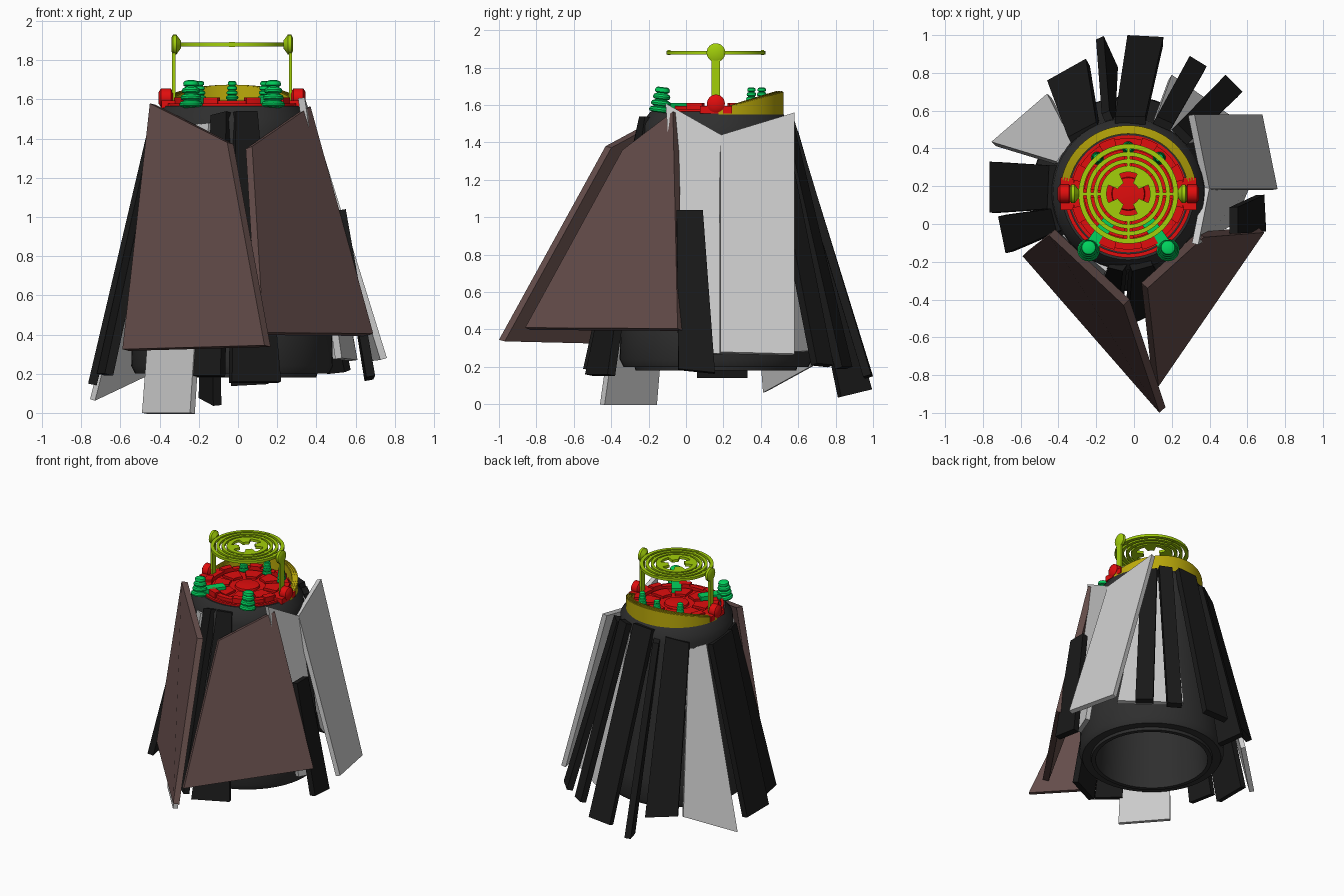
import bpy, bmesh, math
from mathutils import Vector, Matrix

if "Cube" in bpy.data.objects:
    bpy.data.objects.remove(bpy.data.objects["Cube"])

CX, CY = -0.03, 0.16          # axis of the core


def mat(name, r, g, b):
    m = bpy.data.materials.new(name)
    m.diffuse_color = (r, g, b, 1)
    m.use_nodes = True
    m.node_tree.nodes["Principled BSDF"].inputs["Base Color"].default_value = m.diffuse_color
    return m


DARK = mat("charcoal", .028, .028, .028)
BLACK = mat("black", .010, .010, .010)
BROWN = mat("brown", .13, .075, .07)
RED = mat("red", .75, .004, .004)
GREEN = mat("green", .0, .65, .11)
LIME = mat("lime", .36, .62, .003)
GOLD = mat("gold", .5, .4, .003)


def finish(bm, name, m=None, smooth=False):
    bmesh.ops.recalc_face_normals(bm, faces=bm.faces)
    me = bpy.data.meshes.new(name)
    bm.to_mesh(me)
    bm.free()
    ob = bpy.data.objects.new(name, me)
    bpy.context.collection.objects.link(ob)
    if m:
        me.materials.append(m)
    if smooth:
        bpy.ops.object.select_all(action='DESELECT')
        ob.select_set(True)
        bpy.context.view_layer.objects.active = ob
        bpy.ops.object.shade_smooth_by_angle(angle=math.radians(35))
    return ob


def lathe(name, profile, m, loc, n=48, closed=False, tilt=None):
    """Revolve (r, z) points about z, then tilt and place."""
    bm = bmesh.new()
    rows = [[bm.verts.new((r * math.cos(2 * math.pi * i / n), r * math.sin(2 * math.pi * i / n), z))
             for i in range(n)] for r, z in profile]
    pairs = list(zip(rows, rows[1:])) + ([(rows[-1], rows[0])] if closed else [])
    for a, b in pairs:
        for i in range(n):
            j = (i + 1) % n
            bm.faces.new((a[i], a[j], b[j], b[i]))
    if not closed:
        bm.faces.new(rows[0])
        bm.faces.new(rows[-1])
    if tilt:
        bm.transform(tilt)
    bm.transform(Matrix.Translation(loc))
    return finish(bm, name, m, True)


def sector(name, r0, r1, a0, a1, z0, z1, m, n=8):
    """Flat ring sector, angles in degrees; z1 may be a function of angle."""
    bm = bmesh.new()
    rows = []
    for i in range(n + 1):
        a = math.radians(a0 + (a1 - a0) * i / n)
        top = z1(a) if callable(z1) else z1
        rows.append([bm.verts.new((CX + r * math.cos(a), CY + r * math.sin(a), z))
                     for r, z in ((r0, z0), (r1, z0), (r1, top), (r0, top))])
    for p, q in zip(rows, rows[1:]):
        for k in range(4):
            bm.faces.new((p[k], p[(k + 1) % 4], q[(k + 1) % 4], q[k]))
    bm.faces.new(rows[0])
    bm.faces.new(rows[-1])
    return finish(bm, name, m, True)


def ring(name, r0, r1, z0, z1, m):
    return lathe(name, [(r0, z0), (r1, z0), (r1, z1), (r0, z1)], m, (CX, CY, 0), 64, True)


def plate(name, corners, t, m=None):
    """Slab from four outer corners, thickened towards the axis."""
    c = [Vector(v) for v in corners]
    nrm = (c[2] - c[0]).cross(c[3] - c[1]).normalized()
    mid = sum(c, Vector()) / 4
    if nrm.dot(Vector((CX, CY, mid.z)) - mid) < 0:
        nrm = -nrm
    bm = bmesh.new()
    o = [bm.verts.new(v) for v in c]
    i = [bm.verts.new(v + nrm * t) for v in c]
    bm.faces.new(o)
    bm.faces.new(i)
    for k in range(4):
        j = (k + 1) % 4
        bm.faces.new((o[k], o[j], i[j], i[k]))
    return finish(bm, name, m)


def box(name, c, s, m, rot=0):
    bm = bmesh.new()
    bmesh.ops.create_cube(bm, size=1)
    bm.transform(Matrix.Translation(c) @ Matrix.Rotation(rot, 4, 'Z') @ Matrix.Diagonal((*s, 1)))
    return finish(bm, name, m)


# hollow tapered core with an inner tube
lathe("core_body", [(.36, 1.0), (.40, .18), (.43, .18), (.435, .20), (.495, .20), (.515, .24), (.51, .4),
                    (.405, 1.44), (.40, 1.50), (.35, 1.565), (.30, 1.565), (.30, 1.50)], DARK, (CX, CY, 0), 48)

# big brown front plates
plate("front_plate_left", [(-.45, -.06, 1.58), (-.055, -.43, 1.38), (.135, -1.0, .345), (-.59, -.17, .325)], .045, BROWN)
plate("front_plate_right", [(.072, -.34, 1.36), (.37, -.07, 1.565), (.69, -.045, .405), (.13, -.86, .41)], .045, BROWN)

# grey plates around the sides and back
GREY = [
    ((.34, -.11, 1.61), (.40, .19, 1.44), (.61, .19, .27), (.53, 0, .28)),
    ((.40, .185, 1.44), (.32, .58, 1.56), (.68, .58, .27), (.76, .185, .28)),
    ((-.38, -.06, 1.45), (-.15, -.25, 1.48), (-.245, -.46, 0), (-.49, -.18, .0)),
    ((-.41, .33, 1.42), (-.33, .44, 1.40), (-.46, .69, .21), (-.755, .435, .07)),
    ((.11, .545, 1.45), (.29, .45, 1.45), (.59, .52, .28), (.20, .79, .29)),
]
for k, c in enumerate(GREY):
    plate(f"grey_plate_{k + 1}", c, .035)

# black slats all around
SLATS = [
    ((-.35, .46, 1.46), (-.20, .54, 1.50), (-.255, .875, .22), (-.46, .76, .24)),
    ((-.13, .60, 1.46), (-.10, .53, 1.48), (-.085, .83, .04), (-.16, .995, .08)),
    ((-.10, .57, 1.54), (.06, .57, 1.55), (.155, .99, .16), (-.035, 1.0, .15)),
    ((.12, .57, 1.53), (.21, .53, 1.53), (.385, .835, .20), (.295, .89, .20)),
    ((.23, .53, 1.50), (.31, .45, 1.50), (.575, .70, .22), (.485, .79, .21)),
    ((-.45, .31, 1.42), (-.46, .08, 1.45), (-.765, .06, .15), (-.765, .33, .15)),
    ((-.44, .08, 1.45), (-.41, -.04, 1.45), (-.68, -.155, .20), (-.72, .04, .20)),
    ((.55, -.05, 1.04), (.55, .09, 1.04), (.69, .155, .17), (.70, -.04, .19)),
    ((-.01, -.25, 1.54), (.10, -.22, 1.54), (.22, -.42, .16), (-.03, -.54, .16)),
    ((-.14, -.23, 1.52), (-.06, -.25, 1.54), (-.09, -.55, .19), (-.24, -.42, .19)),
]
for k, c in enumerate(SLATS):
    plate(f"black_slat_{k + 1}", c, .045, BLACK)

# red deck: floor, rims, radial wedges, hub
lathe("deck_floor", [(.31, 1.54), (.31, 1.57)], RED, (CX, CY, 0), 64)
ring("deck_outer_rim", .318, .338, 1.55, 1.578, RED)
ring("deck_rim", .255, .295, 1.56, 1.595, RED)
lathe("deck_hub", [(.09, 1.565), (.085, 1.585), (.04, 1.59)], RED, (CX, CY, 0), 32)
for k in range(8):
    sector(f"deck_wedge_{k + 1}", .13, .235, k * 45 + 6, k * 45 + 39, 1.565, 1.588, RED)
    sector(f"deck_rim_block_{k + 1}", .255, .305, k * 45 + 14, k * 45 + 31, 1.57, 1.61, RED, 4)

# gold collar rising to the back, with fine ridges
rise = lambda a: 1.565 + .105 * max(0, math.sin(a)) ** .9
sector("gold_collar", .318, .362, 2, 178, 1.545, rise, GOLD, 48)
for k in range(3):
    r = .323 + k * .014
    sector(f"gold_ridge_{k + 1}", r, r + .006, 8, 172, 1.56, lambda a: rise(a) + .005, GOLD, 48)

# side hinges, posts and heads
for s, side in ((-1, "left"), (1, "right")):
    turn = Matrix.Rotation(math.pi / 2, 4, 'Y')
    cone = Matrix.Rotation(-s * math.pi / 2, 4, 'Y')
    lathe(f"hinge_{side}", [(.03, -.037), (.048, -.025), (.048, .025), (.03, .037)], RED,
          (CX + s * .338, CY, 1.608), 24, tilt=turn)
    box(f"hinge_base_{side}", (CX + s * .325, CY, 1.575), (.07, .17, .04), RED)
    box(f"post_{side}", (CX + s * .298, CY, 1.72), (.016, .046, .30), LIME)
    lathe(f"post_head_{side}", [(.035, -.022), (.05, -.014), (.05, .004), (.02, .026)], LIME,
          (CX + s * .288, CY, 1.88), 24, tilt=cone)
    box(f"ring_pin_{side}", (CX + s * .262, CY, 1.88), (.05, .024, .018), LIME)

# lime concentric grille
for k, (a, b) in enumerate(((.238, .264), (.199, .222), (.162, .184), (.115, .148))):
    ring(f"grille_ring_{k + 1}", a, b, 1.87, 1.89, LIME)
for k in range(4):
    sector(f"grille_tooth_{k + 1}", .06, .12, k * 90 + 24, k * 90 + 66, 1.87, 1.89, LIME)
    a = k * math.pi / 2
    box(f"grille_spoke_{k + 1}", (CX + .195 * math.cos(a), CY + .195 * math.sin(a), 1.88), (.11, .016, .012), LIME, a)
    if k % 2:
        box(f"grille_tip_{k + 1}", (CX, CY + .25 * math.sin(a), 1.88), (.03, .016, .026), LIME)


# ribbed green insulators
def insulator(name, x, y, z, r, h, n, tilt=0):
    prof = []
    for i in range(n):
        z0, dz, w = h * i / n, h / n, r * (1 - .45 * i / n)
        prof += [(w * .7, z0), (w * .95, z0 + dz * .15), (w, z0 + dz * .45), (w * .9, z0 + dz * .75), (w * .65, z0 + dz * .9)]
    lathe(name, prof, GREEN, (x, y, z), 24, tilt=Matrix.Rotation(tilt, 4, 'X'))


for s, side in ((-1, "left"), (1, "right")):
    insulator(f"front_insulator_{side}", CX + s * .21, -.14, 1.56, .06, .14, 4, -.12)
    ang = math.atan2(-.30, s * .21)
    box(f"insulator_arm_{side}", (CX + s * .155, CY - .22, 1.592), (.19, .07, .036), GREEN, ang)
    insulator(f"back_insulator_{side}", CX + s * .165, CY + .19, 1.575, .035, .12, 5)
insulator("back_insulator_middle", CX, .405, 1.575, .035, .12, 5)
